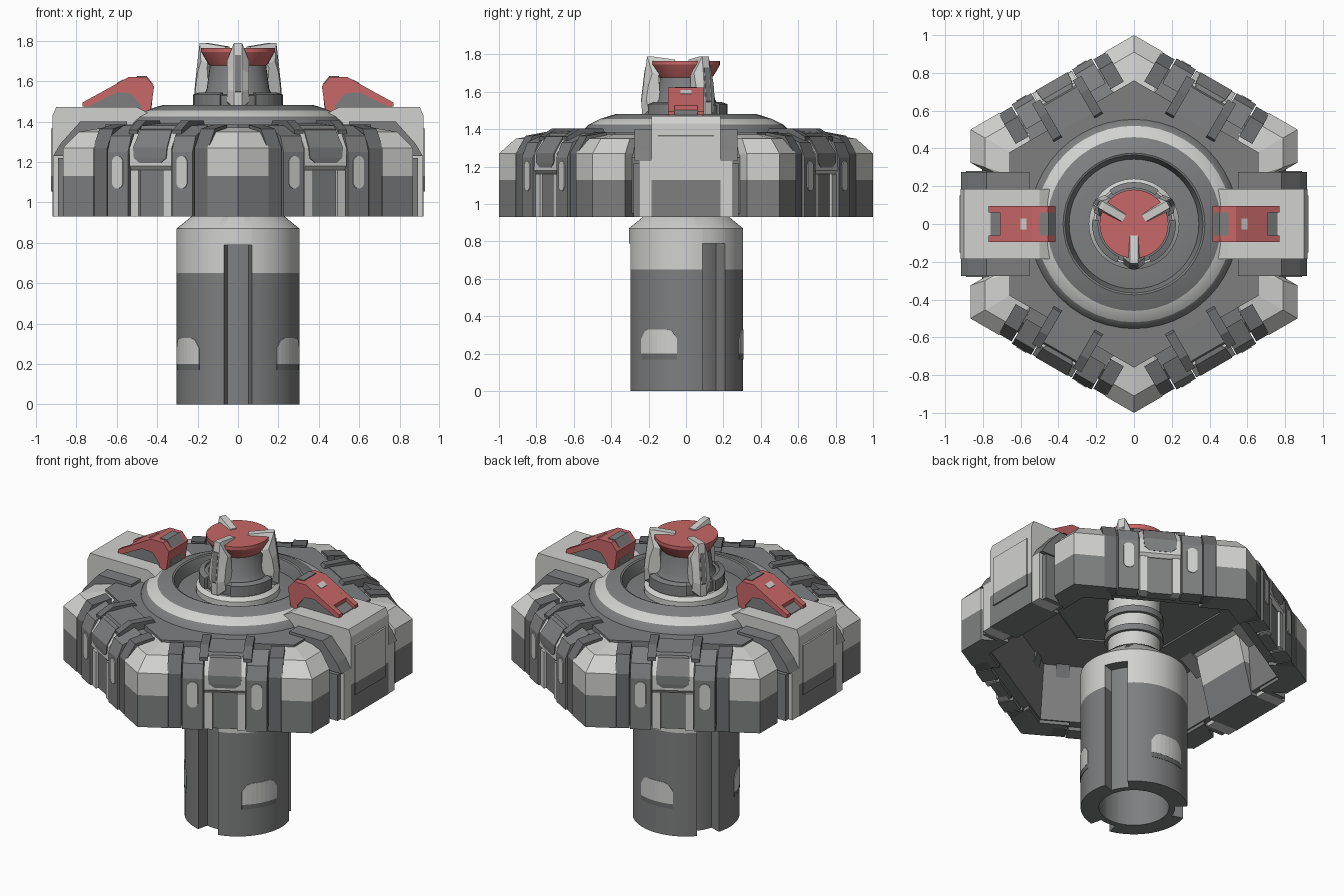
import bpy, bmesh, math
from math import sin, cos, radians, pi

if "Cube" in bpy.data.objects:
    bpy.data.objects.remove(bpy.data.objects["Cube"])


def material(name, r, g, b):
    m = bpy.data.materials.new(name)
    m.diffuse_color = (r, g, b, 1)
    m.use_nodes = True
    m.node_tree.nodes["Principled BSDF"].inputs["Base Color"].default_value = m.diffuse_color
    return m


LIGHT = material("light grey", .64, .64, .63)
DARK = material("dark grey", .21, .213, .217)
CHAR = material("charcoal grey", .15, .153, .157)
RED = material("muted red", .58, .135, .135)


def place(a, u, t, z):
    """Radial distance u, sideways offset t, height z, turned by a degrees."""
    a = radians(a)
    return (u * cos(a) - t * sin(a), u * sin(a) + t * cos(a), z)


def loft(name, rings, mats, rule=None, caps=True, loop=False, cut=None, smooth=False):
    """Skin between equal rings of points; optional cut height and colour rule."""
    me = bpy.data.meshes.new(name)
    bm = bmesh.new()
    vs = [[bm.verts.new(p) for p in r] for r in rings]
    n, m = len(rings[0]), len(rings)
    for i in range(m if loop else m - 1):
        for j in range(n):
            k = (j + 1) % n
            a, b = vs[i], vs[(i + 1) % m]
            bm.faces.new((a[j], a[k], b[k], b[j]))
    if caps and not loop:
        bm.faces.new(vs[0])
        bm.faces.new(vs[-1])
    bmesh.ops.recalc_face_normals(bm, faces=bm.faces)
    if cut:
        bmesh.ops.bisect_plane(bm, geom=bm.verts[:] + bm.edges[:] + bm.faces[:],
                               plane_co=(0, 0, cut), plane_no=(0, 0, 1))
    if rule:
        for f in bm.faces:
            f.material_index = rule(f.calc_center_median())
    bm.to_mesh(me)
    bm.free()
    for mt in mats:
        me.materials.append(mt)
    if smooth:
        me.shade_smooth()
        me.set_sharp_from_angle(angle=radians(28))
    ob = bpy.data.objects.new(name, me)
    bpy.context.collection.objects.link(ob)
    return ob


def prism(name, a, prof, t0, t1, mats, **kw):
    """Side profile of (u, z) points pushed sideways from t0 to t1."""
    return loft(name, [[place(a, u, t, z) for u, z in prof] for t in (t0, t1)], mats, **kw)


def lathe(name, prof, n, mats, start=0, caps=True, **kw):
    rings = [[place(start + 360 * i / n, r, 0, z) for i in range(n)] for r, z in prof]
    return loft(name, rings, mats, caps=caps, **kw)


def two_tone(c):
    return 0 if c.z > 1.13 else 1


# Column with three upright slots, hollow foot, light collar and shaft
def section(r_out, r_slot, z):
    pts = []
    for s in (-90, 30, 150):
        pts += [place(s + d, r_slot, 0, z) for d in (-13, -6.5, 0, 6.5, 13)]
        pts += [place(s + 13 + 94 * i / 14, r_out, 0, z) for i in range(15)]
    return pts


R = .305
loft("column", [section(.2, .2, .3), section(.2, .2, 0), section(R, .235, 0),
                section(R, .235, .65), section(R, .235, .79), section(R, R, .79),
                section(R, R, .87), section(.165, .165, .985), section(.15, .15, .99),
                section(.15, .15, 1.36)], [LIGHT, DARK],
     rule=lambda c: 0 if c.z > .8 or (c.z > .65 and math.hypot(c.x, c.y) > .27) else 1,
     smooth=True)
for z in (1.08, 1.2):
    lathe("shaft_collar", [(.14, z), (.168, z), (.168, z + .04), (.14, z + .04)], 32, [DARK], smooth=True)

# Light patches with a dark slit low on the column
for a in (-30, 90, 210):
    def arc(r0, r1, lo, his, half):
        m = len(his) - 1
        return [[place(a - half + 2 * half * i / m, r, 0, z)
                 for r, z in ((r0, lo), (r1, lo), (r1, h), (r0, h))] for i, h in enumerate(his)]
    loft("column_patch", arc(.29, .308, .2, [.28, .32, .33, .33, .33, .33, .33, .32, .28], 21), [LIGHT])
    loft("column_slit", arc(.29, .307, .17, [.2] * 9, 21), [CHAR])

# Hexagonal hull behind the armour, with the raised deck
lathe("hull", [(.93, .95), (.93, 1.25), (.86, 1.335), (.76, 1.35), (.76, 1.385), (.5, 1.385),
               (.5, 1.33), (.80, 1.30), (.83, .95)], 6, [DARK], start=30, loop=True)

# Corner armour blocks
for a in range(30, 390, 60):
    rings = []
    for r, d, z in ((1, .175, .93), (1, .175, 1.27), (.91, .155, 1.35), (.76, .12, 1.372)):
        h = (-.5 * d, .866 * d)
        q = .84 if z < 1.3 else (.80 if z < 1.36 else .75)
        rings.append([place(a, r + h[0], -h[1], z), place(a, r, 0, z), place(a, r + h[0], h[1], z),
                      place(a, q + h[0], h[1], z), place(a, q, 0, z), place(a, q + h[0], -h[1], z)])
    loft("corner_armour", rings, [LIGHT, DARK], rule=two_tone, cut=1.13)

# Armour between corners on the four slanted sides
for a in (60, 120, 240, 300):
    for s in (-1, 1):
        prism("edge_strip", a, [(.862, .93), (.862, 1.27), (.80, 1.365), (.68, 1.385), (.68, 1.3), (.77, .93)],
              s * .25, s * .33, [CHAR])
        prism("pillar", a, [(.872, .93), (.872, 1.25), (.84, 1.33), (.72, 1.38), (.72, 1.3), (.78, .93)],
              s * .125, s * .243, [DARK])
        # pill shaped light on each pillar
        pill = [(s * .184 + .031 * cos(k * pi / 6 + pi / 12),
                 1.15 + .031 * sin(k * pi / 6 + pi / 12) + (.05 if k < 6 else -.05)) for k in range(12)]
        loft("pillar_light", [[place(a, u, t, z) for t, z in pill] for u in (.865, .877)], [LIGHT])
        # deck ribs running inwards
        prism("deck_rib", a, [(.58, 1.37), (.60, 1.405), (.74, 1.405), (.82, 1.36), (.82, 1.34)],
              s * .1, s * .15, [CHAR])
        prism("lower_rail", a, [(.862, .93), (.862, 1.16), (.8, 1.16), (.8, .93)], s * .07, s * .118, [LIGHT])
    prism("lower_panel", a, [(.845, .93), (.845, 1.17), (.78, 1.17), (.78, .93)], -.1, .1, [DARK])
    prism("window_frame", a, [(.85, 1.16), (.868, 1.18), (.866, 1.27), (.805, 1.36), (.76, 1.36), (.76, 1.16)],
          -.12, .12, [LIGHT])
    # window plate wraps over the bevel, with clipped lower corners
    rows = [(.869, 1.195, .06), (.872, 1.22, .092), (.872, 1.272, .097), (.812, 1.36, .09), (.78, 1.366, .07)]
    loft("window", [[place(a, u, -w, z), place(a, u, w, z), place(a, u - .03, w, z - .005),
                     place(a, u - .03, -w, z - .005)] for u, z, w in rows], [DARK])
    prism("deck_pad", a, [(.62, 1.37), (.62, 1.39), (.78, 1.38), (.8, 1.34)], -.1, .1, [DARK])

# Big side housings with red hooks on top
for a in (0, 180):
    prism("side_housing", a, [(.918, .93), (.918, 1.43), (.90, 1.472), (.50, 1.472), (.44, 1.44), (.44, 1.39),
                              (.62, 1.3), (.72, .93)], -.185, .185, [LIGHT, DARK], rule=two_tone, cut=1.13)
    prism("housing_panel", a, [(.91, 1.05), (.925, 1.055), (.925, 1.365), (.91, 1.37)],
          -.15, .15, [LIGHT, DARK], rule=two_tone, cut=1.13)
    for s in (-1, 1):
        prism("housing_frame", a, [(.915, 1.23), (.88, 1.29), (.78, 1.402), (.55, 1.402), (.55, 1.33), (.7, 1.23)],
              s * .18, s * .275, [DARK])
        prism("housing_cheek", a, [(.915, .93), (.915, 1.23), (.7, 1.23), (.76, .93)],
              s * .18, s * .25, [LIGHT])
        prism("housing_edge", a, [(.89, .93), (.89, 1.22), (.7, 1.22), (.76, .93)],
              s * .25, s * .28, [DARK])
        # prongs at the outer end of the hook
        prism("hook_prong", a, [(.66, 1.555), (.77, 1.495), (.77, 1.475), (.74, 1.475), (.64, 1.525)],
              s * .062, s * .095, [RED])
    prism("red_hook", a, [(.435, 1.44), (.415, 1.575), (.455, 1.622), (.54, 1.622), (.71, 1.527), (.71, 1.49),
                          (.60, 1.545), (.53, 1.54), (.48, 1.48), (.48, 1.44)], -.095, .095, [RED])
    prism("hook_core", a, [(.46, 1.46), (.53, 1.56), (.61, 1.56), (.76, 1.476), (.76, 1.46)], -.088, .088, [DARK])
    prism("hook_back_plate", a, [(.431, 1.44), (.424, 1.51), (.45, 1.51), (.45, 1.44)], -.06, .06, [DARK])
    prism("hook_top_plate", a, [(.417, 1.583), (.453, 1.627), (.5, 1.627), (.5, 1.61), (.45, 1.6)],
          -.06, .06, [DARK])
    prism("hook_light", a, [(.57, 1.609), (.6, 1.592), (.6, 1.57), (.57, 1.57)], -.03, .03, [LIGHT])

# Round dome ring and sunken floor
lathe("dome_ring", [(.56, 1.37), (.55, 1.395), (.52, 1.425), (.46, 1.455), (.375, 1.482), (.365, 1.478),
                    (.34, 1.40), (.34, 1.36)], 48, [DARK, LIGHT], loop=True, smooth=True,
      rule=lambda c: 1 if .462 < math.hypot(c.x, c.y) < .515 and c.z > 1.42 else 0)
lathe("pit_floor", [(.52, 1.34), (.52, 1.36), (.35, 1.41), (.2, 1.41)], 48, [DARK], smooth=True)

# Turret: light foot, dark drum, flared red cap
lathe("turret_foot", [(.24, 1.40), (.24, 1.445), (.215, 1.465), (.18, 1.465)], 32, [LIGHT], smooth=True)
lathe("turret_drum", [(.2, 1.46), (.205, 1.48), (.205, 1.53), (.17, 1.535), (.155, 1.56), (.138, 1.69)],
      32, [DARK], smooth=True)
lathe("turret_cap", [(.138, 1.675), (.15, 1.69), (.182, 1.745), (.182, 1.765)], 32, [RED], smooth=True)
for a in (30, 150, 270):
    # segments of the foot collar between the fins
    loft("collar_segment", [[place(a + 60 + d, r, 0, z) for r, z in
                             ((.19, 1.47), (.222, 1.47), (.222, 1.535), (.19, 1.545))]
                            for d in range(-36, 37, 9)], [DARK])
    # claw fins that curl over the cap
    full = [(.15, 1.44), (.235, 1.47), (.238, 1.55), (.225, 1.66), (.208, 1.79), (.185, 1.79), (.06, 1.772),
            (.06, 1.755), (.15, 1.74), (.14, 1.6)]
    slim = [(.15, 1.46), (.2, 1.5), (.212, 1.56), (.2, 1.64), (.18, 1.70), (.17, 1.70), (.15, 1.69),
            (.148, 1.685), (.145, 1.67), (.14, 1.6)]
    loft("turret_fin", [[place(a, u, t, z) for u, z in p] for p, t in
                        ((slim, -.055), (full, -.02), (full, .02), (slim, .055))], [LIGHT])
    prism("fin_stripe", a, [(.23, 1.53), (.241, 1.55), (.228, 1.66), (.219, 1.73), (.2, 1.73), (.2, 1.53)],
          -.014, .014, [DARK])
